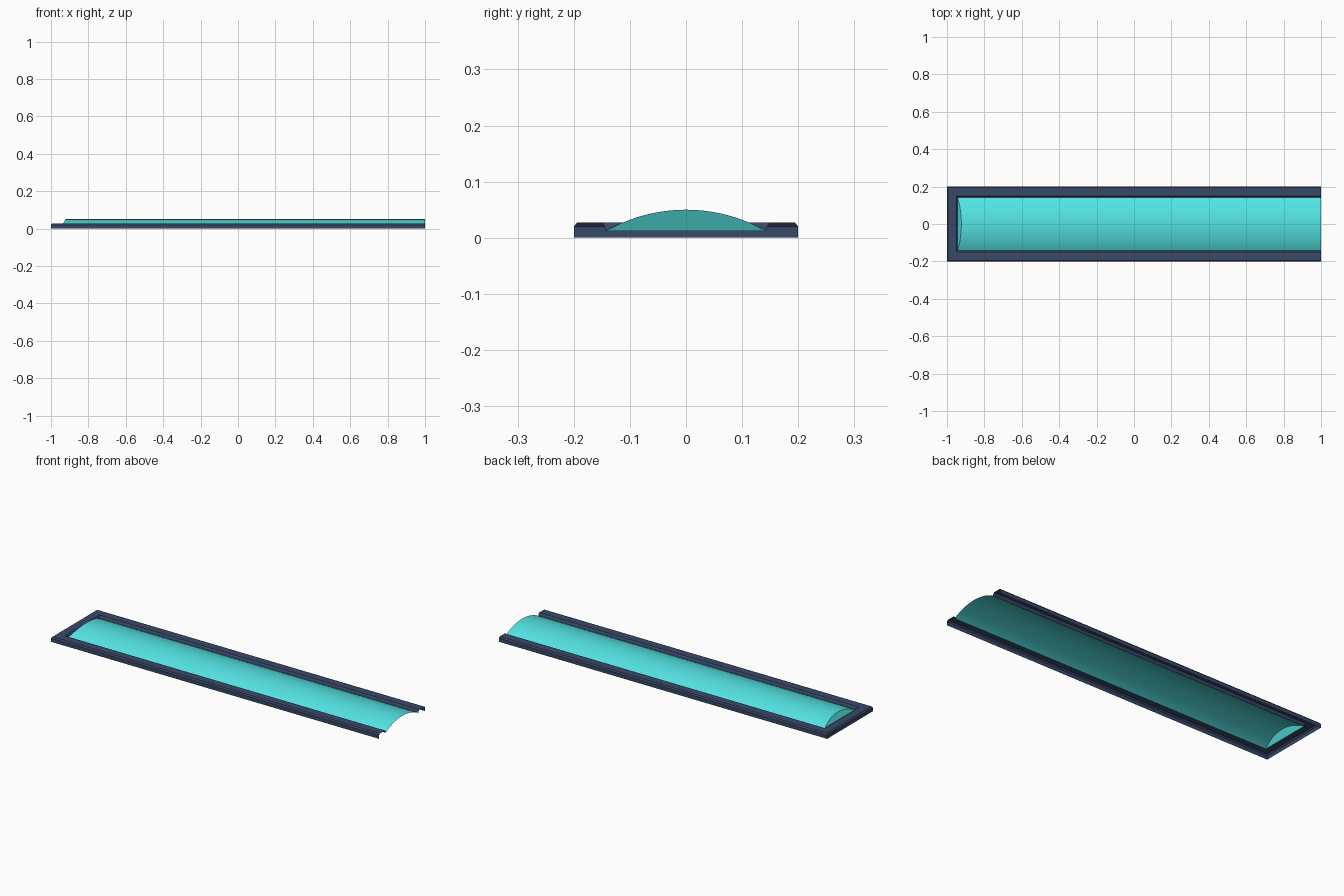
import bpy
import bmesh
import math

if "Cube" in bpy.data.objects:
    bpy.data.objects.remove(bpy.data.objects["Cube"], do_unlink=True)


def make_material(name, rgb):
    mat = bpy.data.materials.new(name)
    mat.use_nodes = True
    color = (*rgb, 1.0)
    mat.diffuse_color = color
    mat.node_tree.nodes["Principled BSDF"].inputs["Base Color"].default_value = color
    return mat


def make_object(name, bm, mat):
    mesh = bpy.data.meshes.new(name)
    bm.to_mesh(mesh)
    bm.free()
    mesh.materials.append(mat)
    obj = bpy.data.objects.new(name, mesh)
    bpy.context.collection.objects.link(obj)
    return obj


def bridge(bm, row_a, row_b):
    for i in range(len(row_a) - 1):
        bm.faces.new((row_a[i], row_a[i + 1], row_b[i + 1], row_b[i]))


frame_blue = make_material("frame navy", (0.04, 0.066, 0.14))
glass_teal = make_material("glass turquoise", (0.089, 0.775, 0.775))

HALF_LENGTH, HALF_WIDTH = 1.0, 0.2
LIP, BASE_Z, TOP_Z = 0.057, 0.012, 0.05

# Hollow frame: an open profile (inset, height) swept round three mitred sides
profile = [(0, 0), (0, 0.02), (0.006, 0.027), (0.05, 0.027), (0.055, 0.021), (LIP, BASE_Z)]
bm = bmesh.new()
rows = []
for inset, z in profile:
    x, y = -HALF_LENGTH + inset, HALF_WIDTH - inset
    path = [(HALF_LENGTH, -y), (x, -y), (x, y), (HALF_LENGTH, y)]
    rows.append([bm.verts.new((px, py, z)) for px, py in path])
for lower, upper in zip(rows, rows[1:]):
    bridge(bm, upper, lower)
make_object("frame", bm, frame_blue)

# Open barrel of glass with a slanted cap at the closed end
half = HALF_WIDTH - LIP
rise = TOP_Z - BASE_Z
radius = (half ** 2 + rise ** 2) / (2 * rise)
sweep = math.asin(half / radius)
SEGMENTS = 20
bm = bmesh.new()
closed_end, open_end = [], []
for i in range(SEGMENTS + 1):
    a = sweep * (2 * i / SEGMENTS - 1)
    y, z = radius * math.sin(a), TOP_Z - radius * (1 - math.cos(a))
    slant = 0.02 * (z - BASE_Z) / rise
    closed_end.append(bm.verts.new((-HALF_LENGTH + LIP + slant, y, z)))
    open_end.append(bm.verts.new((HALF_LENGTH, y, z)))
bridge(bm, open_end, closed_end)
bm.faces.new(closed_end)
dome = make_object("glass_dome", bm, glass_teal)

# Smooth the barrel and keep the cap edge sharp
bpy.ops.object.select_all(action="DESELECT")
dome.select_set(True)
bpy.context.view_layer.objects.active = dome
bpy.ops.object.shade_smooth_by_angle(angle=math.radians(30))
